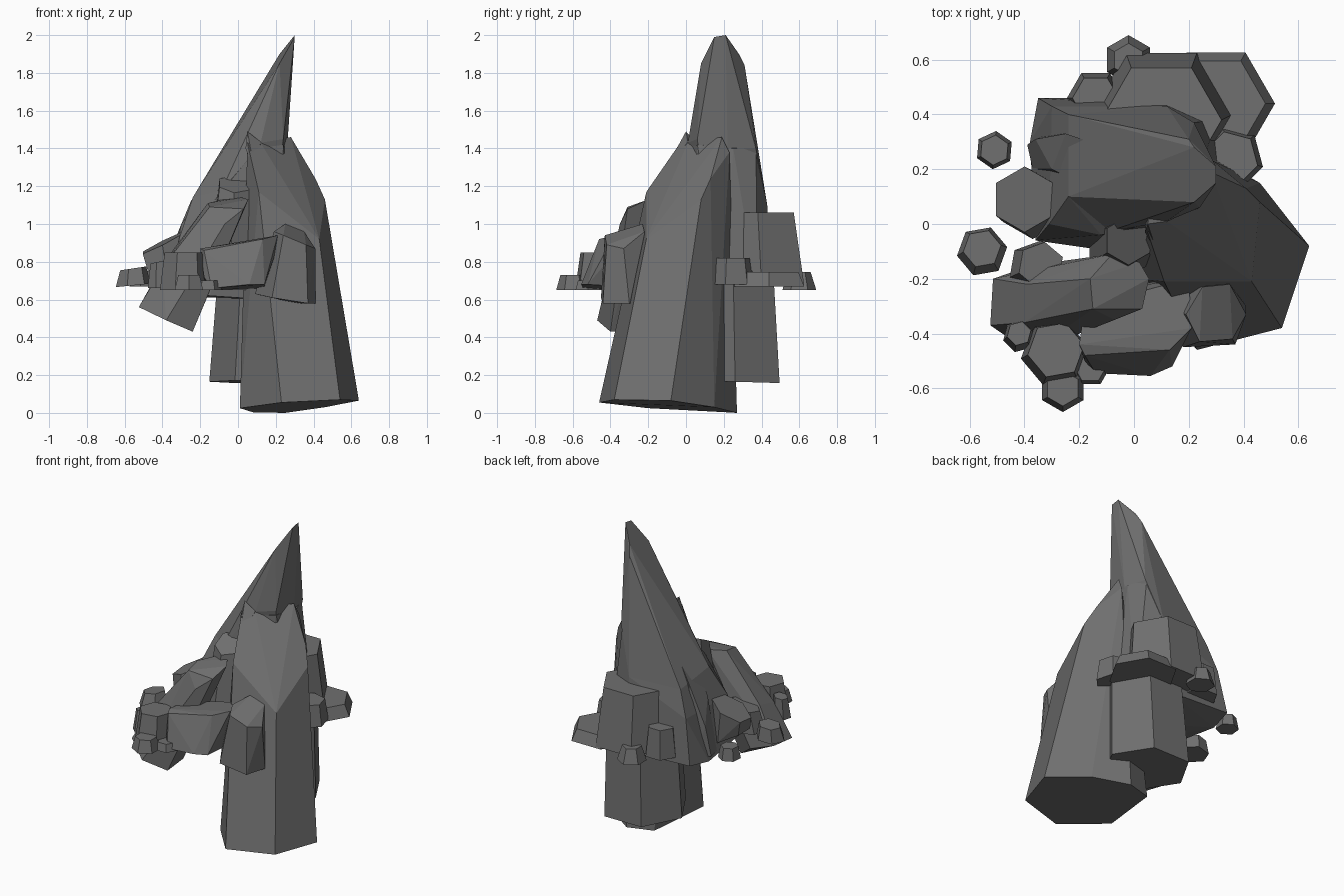
import bpy, bmesh, math

stone = bpy.data.materials.new("dark grey stone")
stone.diffuse_color = (0.16, 0.16, 0.16, 1)


def hull(name, pts):
    """Faceted rock: convex hull of a few corner points."""
    bm = bmesh.new()
    for p in pts:
        bm.verts.new(p)
    res = bmesh.ops.convex_hull(bm, input=bm.verts[:])
    junk = {g for g in res["geom_interior"] + res["geom_unused"]
            if isinstance(g, bmesh.types.BMVert)}
    bmesh.ops.delete(bm, geom=list(junk), context='VERTS')
    bmesh.ops.dissolve_limit(bm, angle_limit=math.radians(5),
                             verts=bm.verts[:], edges=bm.edges[:])
    bmesh.ops.recalc_face_normals(bm, faces=bm.faces[:])
    me = bpy.data.meshes.new(name)
    bm.to_mesh(me)
    bm.free()
    me.materials.append(stone)
    ob = bpy.data.objects.new(name, me)
    bpy.context.collection.objects.link(ob)
    return ob


def ring(c, r, phase=0, slope=(0, 0)):
    """Hexagon of points about c, its height tilted by slope."""
    out = []
    for i in range(6):
        a = math.radians(phase + 60 * i)
        dx, dy = r * math.cos(a), r * math.sin(a)
        out.append((c[0] + dx, c[1] + dy, c[2] + dx * slope[0] + dy * slope[1]))
    return out


def hexrock(name, c0, r0, c1, r1, phase=0, top=(0, 0), bottom=(0, 0)):
    return hull(name, ring(c0, r0, phase, bottom) + ring(c1, r1, phase, top))


# main front pillar with sloping broken top
hull("front_pillar", [
    (.64, -.08, .065), (.54, -.38, .07), (.23, -.46, .055), (.01, -.2, .025),
    (.08, .22, .003), (.25, .27, 0), (.46, .15, .03),
    (.05, -.03, 1.43), (.11, -.21, 1.17), (.43, -.21, .92), (.46, .08, 1.13),
    (.41, .13, 1.24), (.28, .19, 1.46), (.29, .23, 1.38), (.12, .01, 1.43)])
hull("pillar_peak", [(.05, .0, 1.49), (.04, -.03, 1.4), (.12, .01, 1.435),
                     (.09, -.12, 1.27), (.06, .12, 1.35), (.15, .1, 1.3)])

# tall back spire: pointed blade above a wider shell, overhanging a lower column
hull("spire_blade", [
    (.3, .15, 1.99), (.3, .21, 2.0), (.22, .28, 1.9), (.2, .31, 1.84), (.22, .08, 1.85),
    (.24, .06, 1.45), (.12, .01, 1.43), (.26, .22, 1.4), (.22, .37, 1.4),
    (-.24, .4, 1.1), (-.24, .1, 1.14), (-.1, -.03, 1.15), (.12, .43, 1.1), (.2, .1, 1.1)])
hull("spire_shell", [
    (.24, .06, 1.42), (.1, .01, 1.4), (.26, .25, 1.4), (.21, .37, 1.4),
    (-.24, .4, 1.1), (-.24, .1, 1.14), (-.12, -.04, 1.13), (.12, .43, 1.1),
    (-.3, .43, .93), (-.31, .0, .93),
    (-.35, .46, .64), (-.38, .3, .62), (-.36, -.06, .66), (-.15, -.09, .62),
    (.15, .0, .6), (.32, .2, .62), (.3, .38, .62), (.1, .46, .62)])
hexrock("spire_column", (.12, .26, .165), .272, (.14, .25, .75), .245, 0, bottom=(0, -.03))
hull("spire_left_shard", [
    (-.39, .29, .65), (-.37, .2, .65), (-.3, .33, .65), (-.36, .31, .85),
    (-.25, .33, 1.12), (-.19, .31, 1.2), (-.08, .27, 1.33), (-.14, .12, 1.2), (-.3, .2, 1.0)])

# stepped blocks at the back
hexrock("back_block_tall", (.1, .4, .68), .26, (.1, .38, 1.06), .22)
hexrock("back_block_low", (.3, .44, .67), .215, (.3, .44, .745), .18)
hexrock("back_block_side", (.355, .24, .68), .12, (.355, .24, .82), .1, 45)
hexrock("back_block_left", (-.14, .46, .67), .105, (-.14, .46, .86), .085)
hexrock("back_chip", (-.02, .6, .65), .09, (-.02, .6, .745), .06, 30)

# leaning log shaped rock on the left front
hull("leaning_rock", [
    (-.525, -.37, .56), (-.515, -.2, .57), (-.37, -.15, .53), (-.25, -.22, .44),
    (-.24, -.4, .43), (-.38, -.47, .49),
    (-.4, -.36, .77), (-.39, -.22, .8), (-.19, -.38, .65),
    (-.15, -.31, 1.09), (-.16, -.2, 1.11), (-.08, -.11, 1.13), (.02, -.14, 1.14),
    (.055, -.2, 1.13), (.03, -.31, 1.08), (-.07, -.35, 1.0)])

# wide block across the front
hull("front_block", [
    (-.2, -.44, .87), (-.18, -.3, .87), (.13, -.46, .92), (.21, -.38, .94), (.2, -.2, .93),
    (-.18, -.5, .72), (-.14, -.545, .66), (.06, -.555, .68), (.14, -.52, .68),
    (.19, -.4, .82), (.14, -.2, .66), (-.17, -.25, .65), (-.18, -.48, .86)])

# upright hex rock leaning on the pillar
hull("right_hex_rock", [
    (.19, -.33, .96), (.25, -.23, 1.0), (.35, -.22, .96), (.41, -.33, .87), (.36, -.42, .89),
    (.24, -.43, .94), (.18, -.45, .61), (.37, -.44, .58), (.41, -.3, .58), (.3, -.2, .58),
    (.09, -.3, .63), (.12, -.2, .63)])

# small hex rocks: (name, bottom centre, radius, top centre, radius, phase, top, bottom slope)
for args in [
    ("nook_hex_rock", (-.05, -.08, .65), .13, (-.02, -.06, 1.21), .09, 30, (-.1, .5)),
    ("left_hex_rock", (-.37, .07, .7), .125, (-.4, .09, .9), .12, 30, (.5, .1), (-.5, 0)),
    ("left_rear_chip", (-.51, .27, .67), .07, (-.51, .27, .75), .055, 25, (0, 0)),
    ("left_outer_chip", (-.555, -.1, .675), .093, (-.555, -.09, .765), .07, 10, (.15, 0), (.1, 0)),
    ("left_inner_rock", (-.36, -.16, .66), .1, (-.34, -.15, .82), .085, 20, (.4, .1)),
    ("front_left_rock", (-.29, -.47, .65), .125, (-.285, -.46, .85), .105, 10, (0, 0)),
    ("front_left_chip", (-.26, -.6, .65), .087, (-.26, -.6, .73), .065, 30, (0, 0)),
    ("front_left_small", (-.42, -.41, .66), .06, (-.42, -.4, .8), .045, 15, (.2, 0)),
    ("front_mid_chip", (-.16, -.52, .65), .075, (-.16, -.52, .7), .06, 0, (0, 0)),
]:
    hexrock(*args)
